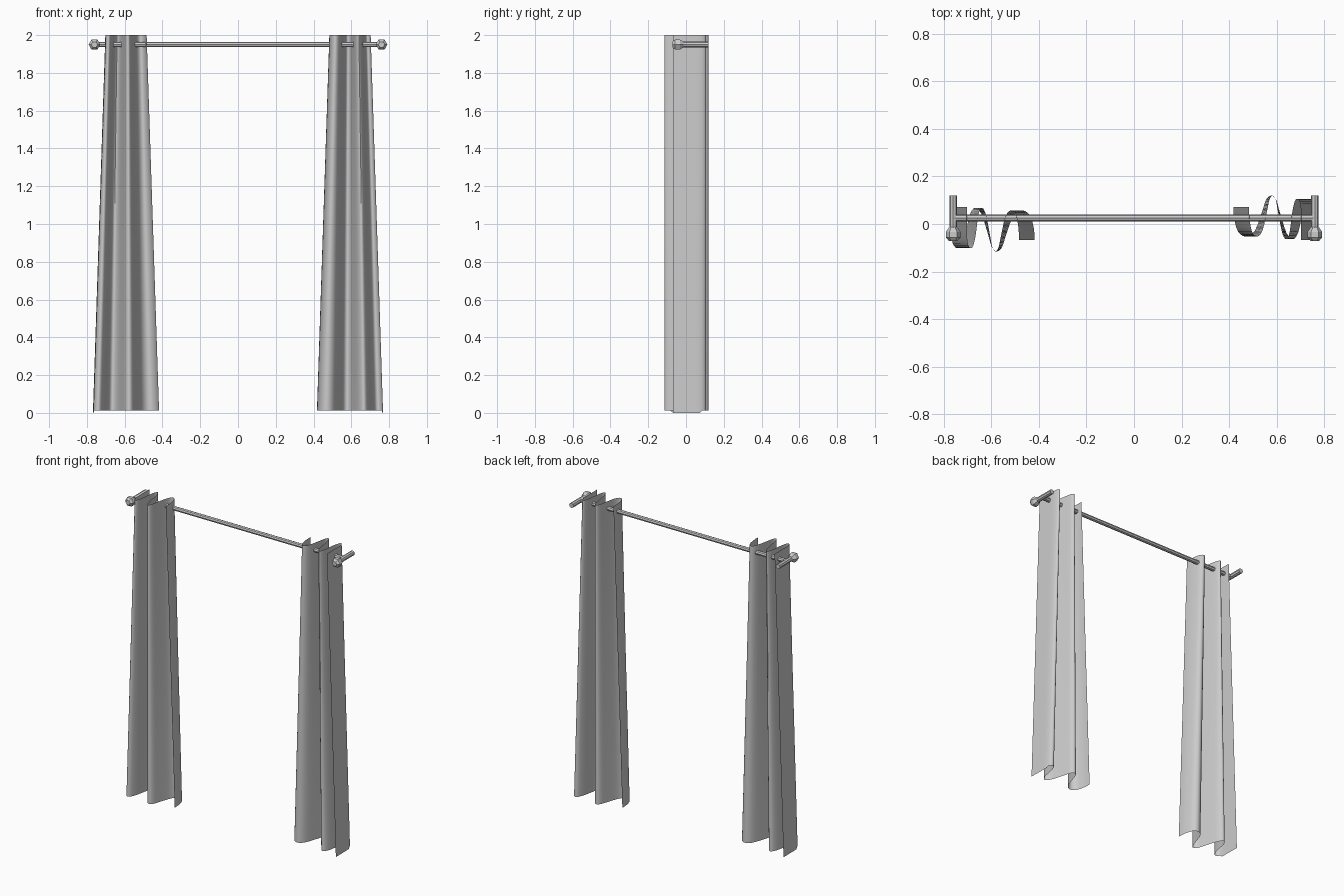
import bpy, math
from mathutils import Vector

if "Cube" in bpy.data.objects:
    bpy.data.objects.remove(bpy.data.objects["Cube"])

ROD_Z, ROD_Y = 1.95, 0.025


def make_mesh(name, verts, faces, smooth=None):
    me = bpy.data.meshes.new(name)
    me.from_pydata(verts, [], faces)
    ob = bpy.data.objects.new(name, me)
    bpy.context.collection.objects.link(ob)
    if smooth:
        bpy.context.view_layer.objects.active = ob
        ob.select_set(True)
        bpy.ops.object.shade_smooth_by_angle(angle=math.radians(smooth))
        ob.select_set(False)
    return ob


def lathe(name, start, axis, profile, sides):
    """Ring profile of (distance, radius) swept along the x or y axis."""
    verts, faces = [], []
    for d, r in profile:
        for i in range(sides):
            a = 2 * math.pi * i / sides
            c, s = r * math.cos(a), r * math.sin(a)
            off = Vector((d, c, s)) if axis == 'X' else Vector((c, d, s))
            verts.append(Vector(start) + off)
    for k in range(len(profile) - 1):
        for i in range(sides):
            j = (i + 1) % sides
            q = [k * sides + i, k * sides + j, (k + 1) * sides + j, (k + 1) * sides + i]
            faces.append(q if axis == 'Y' else q[::-1])
    n = len(verts)
    faces += [list(range(sides)), list(range(n - sides, n))[::-1]]
    return make_mesh(name, verts, faces)


def spline(pts, steps):
    """Catmull-Rom curve through the fold points."""
    p = [2 * pts[0] - pts[1]] + pts + [2 * pts[-1] - pts[-2]]
    out = []
    for i in range(1, len(p) - 2):
        for s in range(steps):
            t = s / steps
            out.append(0.5 * (2 * p[i] + (p[i + 1] - p[i - 1]) * t
                       + (2 * p[i - 1] - 5 * p[i] + 4 * p[i + 1] - p[i + 2]) * t ** 2
                       + (3 * p[i] - p[i - 1] - 3 * p[i + 1] + p[i + 2]) * t ** 3))
    return out + [pts[-1]]


# Fold cross-section at the hem: offset from the panel middle, depth
folds = [(-.175, .07), (-.172, .02), (-.155, -.035), (-.122, -.055), (-.085, -.03),
         (-.055, .05), (-.038, .1), (-.018, .117), (.004, .1), (.022, .04),
         (.048, -.04), (.075, -.066), (.098, -.035), (.116, .05),
         (.136, .098), (.158, .1), (.172, .07), (.174, 0), (.175, -.07)]


def curtain(name, sign):
    path = spline([Vector(f) for f in folds], 3)
    n = len(path)
    verts, faces = [], []
    for k in range(9):
        t = k / 8
        for i, p in enumerate(path):
            low = 0.0 if i > n - 8 else 0.012
            x = 0.593 + p.x * (1 - 0.375 * t)
            verts.append((sign * x, sign * p.y + 0.002, low + (2 - low) * t))
    for k in range(8):
        for i in range(n - 1):
            a = k * n + i
            faces.append((a, a + 1, a + n + 1, a + n))
    return make_mesh(name, verts, faces, 50)


# Fabric panels: the left one is the right one turned half a turn
curtain("right_curtain", 1)
curtain("left_curtain", -1)

# Rod
lathe("curtain_rod", (-0.76, ROD_Y, ROD_Z), 'X', [(0, .014), (1.52, .014)], 8)

# Wall brackets with faceted knobs
for side, s in (("left", -1), ("right", 1)):
    lathe(side + "_bracket", (s * 0.76, 0, ROD_Z), 'Y', [(-.03, .016), (.12, .016)], 8)
    lathe(side + "_knob", (s * 0.76, 0, ROD_Z), 'Y',
          [(-.072, .017), (-.057, .031), (-.033, .031), (-.012, .016)], 6)
